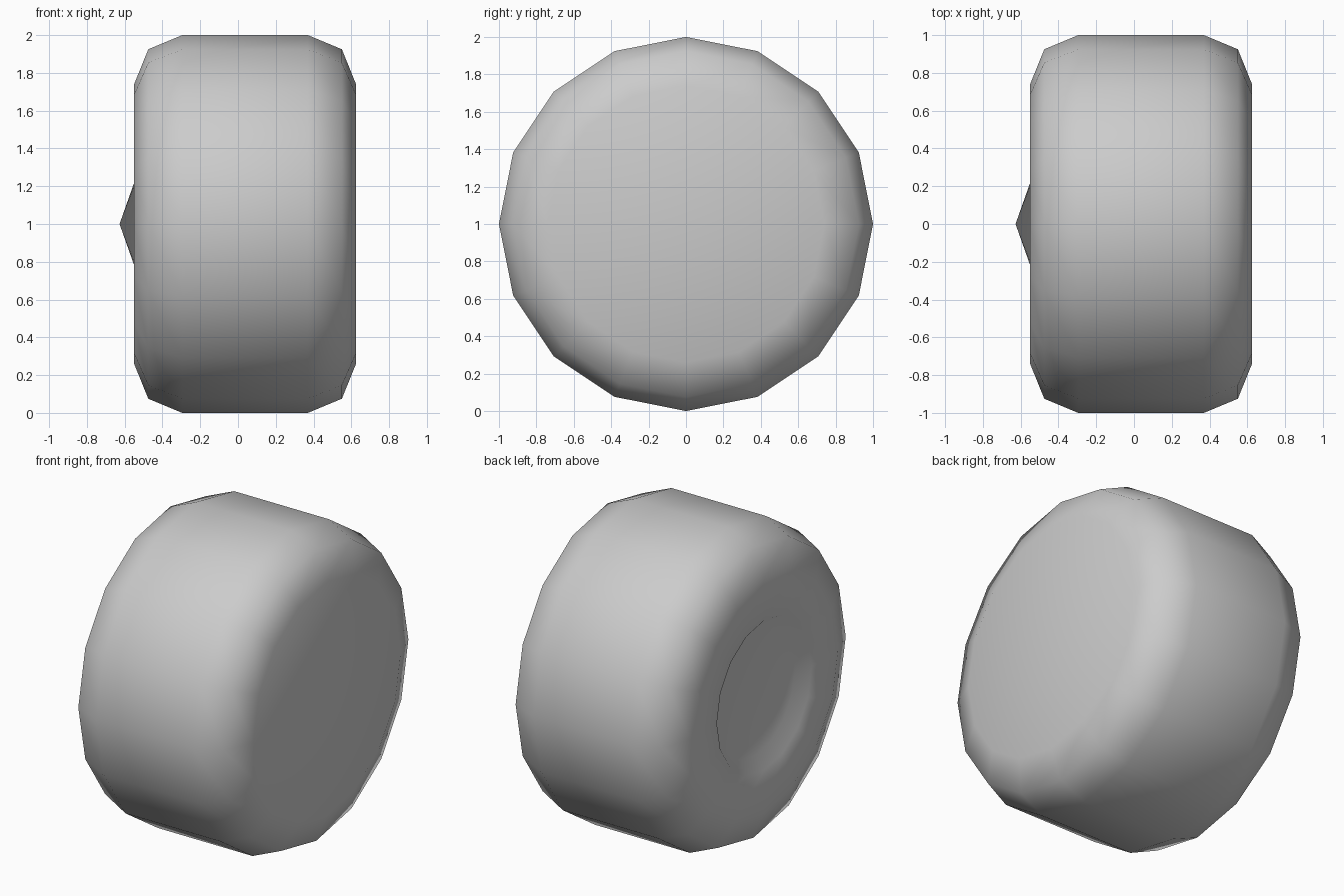
import bpy
import bmesh
from math import cos, sin, tau

SIDES = 16

if "Cube" in bpy.data.objects:
    bpy.data.objects.remove(bpy.data.objects["Cube"], do_unlink=True)

# Single plain grey
grey = bpy.data.materials.new("plain_grey")
grey.use_nodes = True
colour = (0.6, 0.6, 0.6, 1)
grey.diffuse_color = colour
grey.node_tree.nodes["Principled BSDF"].inputs["Base Color"].default_value = colour


def lathe_x(name, profile, tip_start, tip_end, centre_z):
    """Spin (x, radius) points around the x axis and close both ends at a tip."""
    bm = bmesh.new()
    rings = [[bm.verts.new((x, r * cos(tau * i / SIDES), centre_z + r * sin(tau * i / SIDES)))
              for i in range(SIDES)] for x, r in profile]
    start = bm.verts.new((tip_start, 0, centre_z))
    end = bm.verts.new((tip_end, 0, centre_z))
    for i in range(SIDES):
        j = (i + 1) % SIDES
        for a, b in zip(rings, rings[1:]):
            bm.faces.new((a[i], a[j], b[j], b[i]))
        bm.faces.new((start, rings[0][j], rings[0][i]))
        bm.faces.new((end, rings[-1][i], rings[-1][j]))
    bmesh.ops.recalc_face_normals(bm, faces=bm.faces)
    for face in bm.faces:
        face.smooth = True
    mesh = bpy.data.meshes.new(name)
    bm.to_mesh(mesh)
    bm.free()
    mesh.materials.append(grey)
    obj = bpy.data.objects.new(name, mesh)
    bpy.context.collection.objects.link(obj)
    return obj


# Wheel: hub groove, side wall, rounded shoulder, tread, shoulder, flat side
wheel_profile = [
    (-0.486, 0.40), (-0.55, 0.476),
    (-0.55, 0.74), (-0.475, 0.925), (-0.295, 1.0),
    (0.37, 1.0), (0.55, 0.925), (0.625, 0.74),
]
lathe_x("wheel", wheel_profile, tip_start=-0.627, tip_end=0.625, centre_z=1.0)
